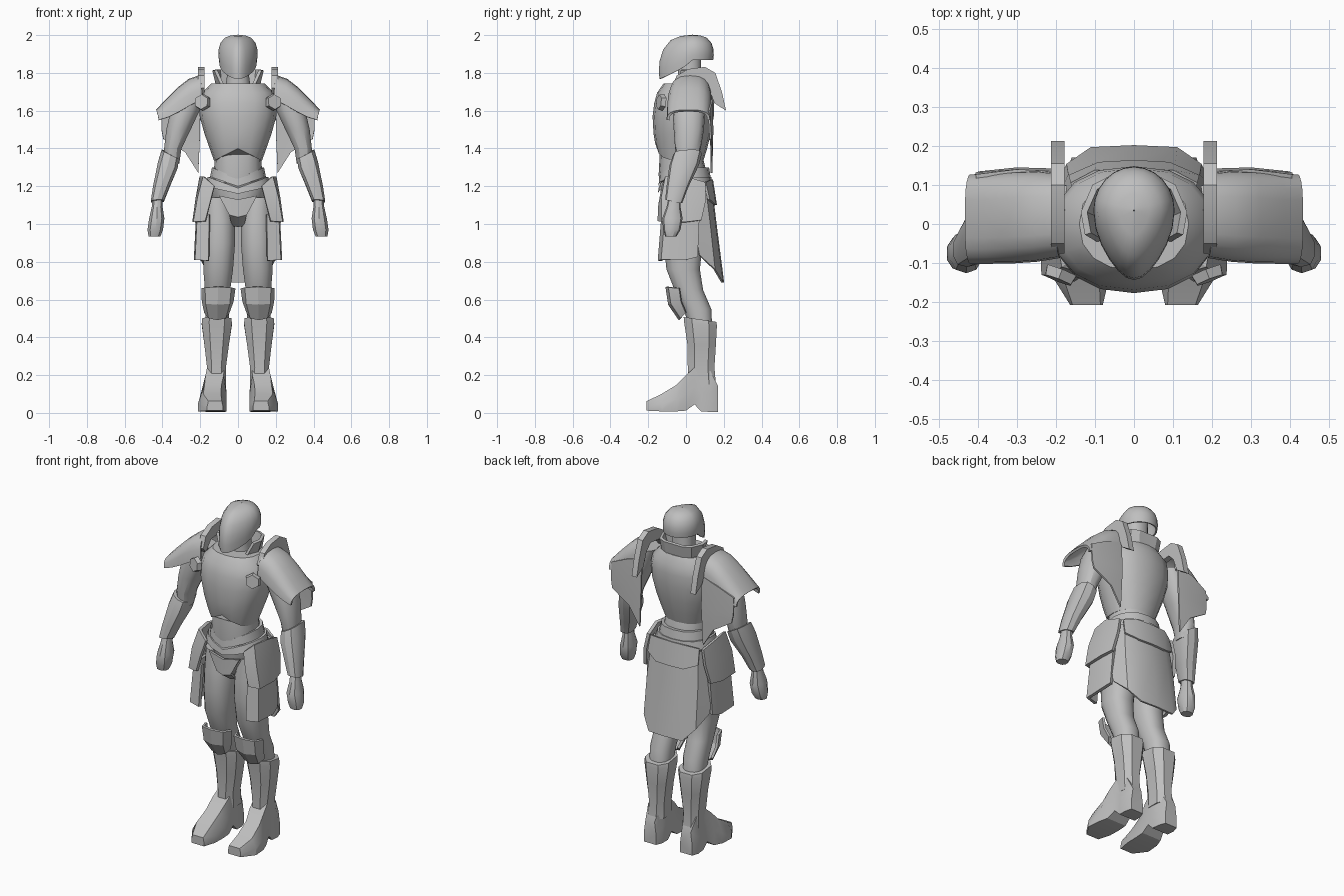
import bpy, bmesh, math
from mathutils import Vector

steel = bpy.data.materials.new("plain_grey")
steel.diffuse_color = (0.52, 0.52, 0.52, 1)


def finish(name, bm, thick=0, mirror=False, angle=32):
    bmesh.ops.recalc_face_normals(bm, faces=bm.faces)
    me = bpy.data.meshes.new(name)
    bm.to_mesh(me)
    bm.free()
    me.materials.append(steel)
    ob = bpy.data.objects.new(name, me)
    bpy.context.collection.objects.link(ob)
    bpy.ops.object.select_all(action='DESELECT')
    ob.select_set(True)
    bpy.context.view_layer.objects.active = ob
    if thick:
        m = ob.modifiers.new("thickness", 'SOLIDIFY')
        m.thickness, m.offset = thick, 0
        bpy.ops.object.modifier_apply(modifier=m.name)
    if mirror:
        m = ob.modifiers.new("mirror", 'MIRROR')
        m.use_mirror_merge = False
        bpy.ops.object.modifier_apply(modifier=m.name)
    bpy.ops.object.shade_smooth_by_angle(angle=math.radians(angle))
    return ob


def grid(name, rows, closed=False, caps=False, **kw):
    """Skin rows of points; closed joins each row into a ring."""
    bm = bmesh.new()
    vs = [[bm.verts.new(p) for p in r] for r in rows]
    n = len(rows[0])
    for a, b in zip(vs, vs[1:]):
        for i in range(n if closed else n - 1):
            j = (i + 1) % n
            bm.faces.new((a[i], a[j], b[j], b[i]))
    if caps:
        bm.faces.new(vs[0])
        bm.faces.new(vs[-1])
    return finish(name, bm, **kw)


def ring(x, y, z, rx, ry, tx=0, ty=0, dip=0, n=16, p=2.3, turn=0.5):
    """Rounded ring: tx, ty tilt it; dip lowers its front into a V."""
    pts = []
    for i in range(n):
        a = 2 * math.pi * (i + turn) / n
        c, s = math.cos(a), math.sin(a)
        dx = rx * math.copysign(abs(c) ** (2 / p), c)
        dy = ry * math.copysign(abs(s) ** (2 / p), s)
        vee = dip * (1 - abs(dx) / rx) if s < 0 else 0
        pts.append((x + dx, y + dy, z + tx * dx + ty * dy - vee))
    return pts


def tube(name, rings, caps=True, n=16, p=2.3, turn=0.5, **kw):
    return grid(name, [ring(*r, n=n, p=p, turn=turn) for r in rings], True, caps, **kw)


def extrude(name, outline, x0, x1, **kw):
    """Side outline (y, z) extruded along x."""
    return grid(name, [[(x, y, z) for y, z in outline] for x in (x0, x1)], True, True, **kw)


# Helmet: egg-shaped open shell, lower rim sloping to a pointed chin
rows = []
for t, k in ((0, .01), (.03, .38), (.12, .68), (.33, .9), (.58, .99), (.8, 1), (1, .97)):
    row = []
    for i in range(24):
        a = 2 * math.pi * i / 24
        c, s = math.cos(a), math.sin(a)
        w = 0.1 * (1 if s > 0 else 1 - 0.3 * s * s)
        y = 0.035 + (0.108 if s > 0 else 0.165 + 0.012 * t) * k * s
        rim = 1.868 - 0.1 * max(0, -s) ** 0.75
        row.append((w * k * c, y, 1.998 + (rim - 1.998) * t))
    rows.append(row)
grid("helmet", rows, True, thick=0.008, angle=40)
tube("neck", [(0, .02, 1.68, .075, .07), (0, .02, 1.78, .06, .06), (0, .01, 1.92, .065, .07)])

# Collar standing round the back and sides of the neck
low = [(.075, -.05), (.105, .02), (.09, .08), (.05, .1)]
high = [(.118, -.025), (.128, .03), (.1, .095), (.06, .115)]
full = lambda h, z: [(x, y, z) for x, y in h] + [(-x, y, z) for x, y in h[::-1]]
grid("collar", [full(low, 1.72), full(high, 1.815)], thick=0.017, angle=25)

# Chest, abdomen and belts with V-shaped fronts
tube("chest_plate", [
    (0, -.03, 1.335, .127, .122, 0, 0, -.065), (0, -.026, 1.4, .15, .138, 0, 0, -.03),
    (0, -.02, 1.48, .178, .152), (0, -.015, 1.57, .203, .162), (0, -.01, 1.64, .206, .158),
    (0, -.005, 1.695, .19, .148), (0, 0, 1.745, .14, .118)], turn=0, angle=30)
tube("abdomen", [(0, -.01, 1.19, .135, .125), (0, -.02, 1.29, .127, .125, 0, 0, .03),
                 (0, -.025, 1.36, .122, .112, 0, 0, -.05)], turn=0)
tube("belt_upper", [(0, -.008, 1.25, .148, .138, 0, 0, .05), (0, -.01, 1.3, .138, .132, 0, 0, .06)], turn=0)
tube("belt_lower", [(0, -.005, 1.2, .175, .145, 0, 0, .04), (0, -.005, 1.25, .16, .14, 0, 0, .06)], turn=0)
tube("pelvis", [(0, 0, 1.0, .035, .06), (0, 0, 1.04, .065, .1), (0, 0, 1.12, .14, .115),
                (0, 0, 1.22, .165, .125)])
# Codpiece plate
grid("codpiece", [[(-.1, -.125, 1.15), (0, -.135, 1.13), (.1, -.125, 1.15)],
                  [(-.045, -.13, 1.05), (0, -.14, 1.04), (.045, -.13, 1.05)],
                  [(-.03, -.06, .995), (0, -.065, .99), (.03, -.06, .995)]], thick=.014)

# Shoulder guards: arched shells, open below
rows = []
for x, yf, yb, top, low in ((.19, -.08, .125, 1.783, 1.66), (.25, -.09, .13, 1.762, 1.63),
                            (.31, -.094, .128, 1.715, 1.595), (.37, -.095, .122, 1.655, 1.565),
                            (.42, -.095, .12, 1.6, 1.55)):
    row = []
    for i in range(11):
        a = math.pi * i / 10
        c, s = math.cos(a), math.sin(a)
        row.append((x + .008 * s, (yf + yb) / 2 - (yb - yf) / 2 * math.copysign(abs(c) ** .7, c),
                    low + (top - low) * s ** .7))
    rows.append(row)
grid("shoulder_guard", rows, thick=.014, mirror=True, angle=40)
# Crest beside the neck
extrude("shoulder_crest", [(-.075, 1.72), (-.05, 1.785), (.01, 1.82), (.1, 1.832), (.155, 1.8), (.19, 1.7),
                           (.212, 1.6), (.15, 1.64), (.12, 1.72), (.08, 1.76), (0, 1.75), (-.05, 1.69)],
        .178, .212, mirror=True, angle=25)
# Hanging back plate under each shoulder
grid("shoulder_cape", [[(.2, .13, 1.68), (.3, .135, 1.65), (.405, .122, 1.6)],
                       [(.2, .137, 1.5), (.3, .14, 1.5), (.405, .127, 1.5)],
                       [(.21, .135, 1.27), (.28, .137, 1.38), (.395, .13, 1.45)]], thick=.01, mirror=True)

# Hexagonal chest studs, facing forward and outward
bm = bmesh.new()
bmesh.ops.create_cone(bm, cap_ends=True, segments=6, radius1=.046, radius2=.04, depth=.026)
turn = Vector((.35, -.9, .1)).to_track_quat('Z', 'Y')
bmesh.ops.transform(bm, matrix=turn.to_matrix().to_4x4(), verts=bm.verts)
bmesh.ops.translate(bm, vec=(.19, -.132, 1.645), verts=bm.verts)
finish("chest_stud", bm, mirror=True)

# Arms
tube("upper_arm", [(.35, .005, 1.32, .04, .05), (.345, .01, 1.4, .047, .068), (.315, .015, 1.5, .066, .08),
                   (.28, .015, 1.6, .078, .086), (.24, .015, 1.7, .065, .075)], n=14, mirror=True)
tube("gauntlet", [(.427, -.065, 1.12, .036, .045, -.05, -.2), (.405, -.045, 1.2, .046, .057, 0, -.1),
                  (.372, -.01, 1.31, .054, .078, .3, 0), (.358, .008, 1.37, .048, .076, .5, .05)],
     n=10, p=2.8, mirror=True, angle=28)
tube("hand", [(.442, -.08, .935, .033, .03), (.438, -.075, .97, .043, .046), (.43, -.072, 1.03, .042, .054),
              (.428, -.066, 1.09, .03, .037), (.425, -.06, 1.14, .028, .032)], n=10, mirror=True)

# Legs
tube("leg", [(.11, .08, .45, .06, .06), (.11, .06, .55, .066, .075), (.108, .015, .65, .068, .077),
             (.105, -.015, .76, .08, .09), (.1, -.015, .9, .086, .105), (.1, -.005, 1.02, .085, .11),
             (.11, 0, 1.14, .07, .1)], mirror=True, angle=40)

# Knee guards: three-sided wrap, tapering down
grid("knee_guard", [
    [(.02, -.035, .66), (.04, -.088, .665), (.105, -.102, .668), (.17, -.088, .665), (.188, -.035, .66)],
    [(.03, -.025, .59), (.048, -.075, .58), (.108, -.088, .575), (.167, -.075, .58), (.185, -.025, .59)],
    [(.052, .0, .53), (.068, -.025, .505), (.11, -.033, .495), (.152, -.025, .505), (.172, .0, .53)]],
     thick=.014, mirror=True, angle=25)

# Shin armour, faceted
tube("shin_guard", [(.115, .085, .15, .056, .078), (.114, .08, .24, .053, .075), (.113, .083, .36, .069, .08),
                    (.112, .077, .47, .085, .092, 0, -.1), (.112, .074, .495, .082, .092, 0, -.15)],
     n=8, p=2.6, mirror=True, angle=25)
# Boot: cross-sections from toe to heel as (y, sole, top, inner x, outer x, top inset)
rows = []
for y, lo, hi, xi, xo, t in ((-.208, .012, .062, .08, .163, .006), (-.13, .008, .1, .062, .212, .028),
                             (-.05, .008, .148, .06, .205, .028), (.0, .012, .2, .06, .188, .016),
                             (.045, .045, .24, .063, .174, .01), (.08, .008, .24, .063, .17, .01),
                             (.13, .005, .22, .066, .172, .012), (.17, .006, .14, .08, .16, .01)):
    mid = lo + (hi - lo) * .45
    rows.append([(xi, y, lo), (xo, y, lo), (xo, y, mid), (xo - t, y, hi), (xi + t, y, hi), (xi, y, mid)])
grid("boot", rows, True, True, mirror=True, angle=28)

# Hip plates wrapping front to side
grid("hip_plate_upper", [[(.125, -.12, 1.2), (.178, -.105, 1.25), (.195, 0, 1.25), (.18, .1, 1.22)],
                         [(.15, -.138, 1.1), (.208, -.125, 1.14), (.215, 0, 1.14), (.198, .105, 1.13)],
                         [(.172, -.142, 1.015), (.23, -.125, 1.01), (.233, 0, 1.01), (.215, .08, 1.02)]],
     thick=.018, mirror=True, angle=20)
grid("hip_plate_lower", [[(.15, -.12, 1.05), (.208, -.105, 1.05), (.212, 0, 1.05), (.198, .07, 1.05)],
                         [(.155, -.14, .805), (.22, -.125, .81), (.224, 0, .81), (.21, .06, .825)]],
     thick=.02, mirror=True, angle=20)

# Back skirt with angled lower corners, and its short top flap
both = lambda h: [(-x, y, z) for x, y, z in h[::-1]] + [(0, h[0][1] + .005, h[0][2])] + h
grid("back_skirt", [both([(.1, .128, 1.2), (.15, .1, 1.2), (.178, .04, 1.2)]),
                    both([(.105, .152, 1.0), (.165, .125, 1.0), (.198, .04, 1.0)]),
                    both([(.11, .192, .69), (.17, .15, .76), (.205, .07, .835)])], thick=.01, angle=32)
grid("skirt_flap", [both([(.1, .132, 1.235), (.16, .1, 1.22)]),
                    both([(.09, .153, 1.1), (.165, .12, 1.13)])], thick=.012)
